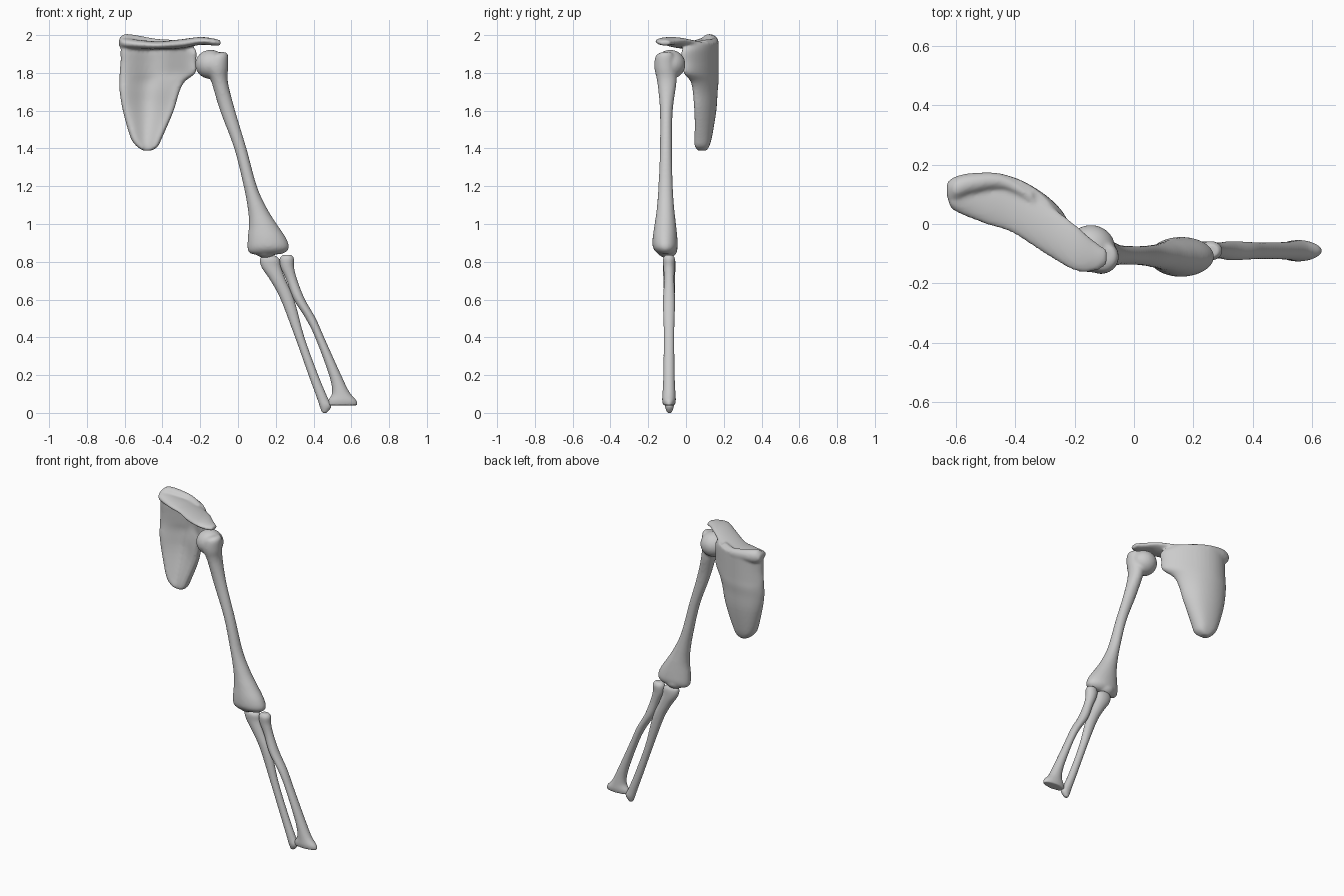
import bpy, bmesh, math
from mathutils import Vector


def spline(rows, t):
    """Smooth interpolation through a list of equal length tuples."""
    i = min(int(t), len(rows) - 2)
    f = t - i
    p = [rows[max(0, min(len(rows) - 1, i + k))] for k in (-1, 0, 1, 2)]
    return [0.5 * (2 * b + (c - a) * f + (2 * a - 5 * b + 4 * c - d) * f * f
                   + (3 * b - a - 3 * c + d) * f ** 3) for a, b, c, d in zip(*p)]


def skin(bm, rings):
    """Join closed rings of points into a capped tube."""
    vs = [[bm.verts.new(p) for p in r] for r in rings]
    n = len(vs[0])
    for a, b in zip(vs, vs[1:]):
        for i in range(n):
            bm.faces.new((a[i], a[(i + 1) % n], b[(i + 1) % n], b[i]))
    bm.faces.new(vs[0][::-1])
    bm.faces.new(vs[-1])


def loft(bm, rows, axis='z', steps=5, n=28):
    """Oval sections. Row: position, then low/high bounds of the two other axes."""
    rings = []
    for k in range((len(rows) - 1) * steps + 1):
        s, a0, a1, b0, b1 = spline(rows, k / steps)
        ring = []
        for i in range(n):
            w = 2 * math.pi * i / n
            a = (a0 + a1) / 2 + (a1 - a0) / 2 * math.cos(w)
            b = (b0 + b1) / 2 + (b1 - b0) / 2 * math.sin(w)
            ring.append((a, b, s) if axis == 'z' else (s, a, b))
        rings.append(ring)
    skin(bm, rings)


def ball(bm, c, r):
    vs = bmesh.ops.create_uvsphere(bm, u_segments=28, v_segments=18, radius=1)['verts']
    for v in vs:
        v.co = Vector(c) + Vector((v.co.x * r[0], v.co.y * r[1], v.co.z * r[2]))


def finish(bm, name, voxel=0.008, smooth=4):
    """Fuse the overlapping pieces of a bone into one smooth skin."""
    bmesh.ops.recalc_face_normals(bm, faces=bm.faces)
    me = bpy.data.meshes.new(name)
    bm.to_mesh(me)
    bm.free()
    ob = bpy.data.objects.new(name, me)
    bpy.context.collection.objects.link(ob)
    m = ob.modifiers.new('fuse', 'REMESH')
    m.mode, m.voxel_size, m.use_smooth_shade = 'VOXEL', voxel, True
    m = ob.modifiers.new('soften', 'SMOOTH')
    m.factor, m.iterations = 0.5, smooth
    return ob


# shoulder blade: curved plate, hollow at the front
BACK = [(-0.64, 0.145), (-0.58, 0.166), (-0.50, 0.172), (-0.42, 0.155),
        (-0.34, 0.115), (-0.26, 0.062), (-0.18, 0.0)]
plate = [  # z, left, right, y shift, thickness
    (1.388, -0.50, -0.46, -0.065, 0.05), (1.41, -0.535, -0.425, -0.05, 0.08),
    (1.46, -0.57, -0.40, -0.035, 0.095), (1.60, -0.61, -0.34, -0.012, 0.10),
    (1.70, -0.627, -0.31, -0.005, 0.10), (1.755, -0.628, -0.28, 0, 0.10),
    (1.80, -0.627, -0.225, 0, 0.10), (1.86, -0.622, -0.222, 0, 0.105),
    (1.92, -0.622, -0.222, 0, 0.11), (1.96, -0.615, -0.27, 0, 0.10)]
bm = bmesh.new()
rings = []
for k in range((len(plate) - 1) * 4 + 1):
    z, xl, xr, dy, th = spline(plate, k / 4)
    front, rear = [], []
    for i in range(25):
        u = 0.5 - 0.5 * math.cos(math.pi * i / 24)
        x = xl + (xr - xl) * u
        back = spline(BACK, max(0, min(5.999, (x + 0.64) / 0.08)))[1] + dy
        r = math.sqrt(max(0, 1 - abs(2 * u - 1) ** 4))
        dip = 0.05 * math.sin(math.pi * u) ** 2 * min(1, (xr - xl) / 0.3)
        front.append((x, back - th / 2 - th / 2 * r + dip, z))
        rear.append((x, back - th / 2 + th / 2 * r, z))
    rings.append(front + rear[-2:0:-1])
skin(bm, rings)
# shelf along the top, running out into the hooked tip
loft(bm, [(-0.625, 0.08, 0.13, 1.945, 1.985), (-0.605, 0.045, 0.155, 1.93, 1.985),
          (-0.50, 0.0, 0.15, 1.925, 1.972), (-0.41, -0.03, 0.14, 1.925, 1.967),
          (-0.30, -0.10, 0.075, 1.93, 1.978), (-0.20, -0.157, 0.0, 1.948, 1.99),
          (-0.13, -0.158, -0.06, 1.945, 1.982), (-0.092, -0.135, -0.085, 1.945, 1.972)], 'x')
# ridge along the back of the shelf
loft(bm, [(-0.63, 0.09, 0.14, 1.94, 1.98), (-0.60, 0.08, 0.16, 1.92, 2.005),
          (-0.54, 0.10, 0.172, 1.92, 2.0), (-0.44, 0.115, 0.168, 1.92, 1.982),
          (-0.34, 0.06, 0.115, 1.92, 1.975)], 'x')
finish(bm, 'shoulder_blade')

# upper arm bone
bm = bmesh.new()
loft(bm, [(1.91, -0.10, -0.065, -0.13, -0.08), (1.89, -0.15, -0.052, -0.16, -0.06),
          (1.83, -0.17, -0.052, -0.168, -0.05), (1.75, -0.14, -0.053, -0.152, -0.05),
          (1.60, -0.095, -0.015, -0.138, -0.07), (1.40, -0.02, 0.045, -0.138, -0.074),
          (1.20, 0.03, 0.10, -0.146, -0.07), (1.08, 0.052, 0.155, -0.155, -0.062),
          (1.00, 0.058, 0.205, -0.166, -0.053), (0.93, 0.052, 0.252, -0.176, -0.046),
          (0.88, 0.05, 0.27, -0.176, -0.044), (0.853, 0.055, 0.255, -0.16, -0.055),
          (0.84, 0.075, 0.225, -0.14, -0.07)])
ball(bm, (-0.145, -0.083, 1.845), (0.082, 0.08, 0.077))
ball(bm, (0.145, -0.10, 0.865), (0.06, 0.055, 0.045))
finish(bm, 'upper_arm_bone')

# inner forearm bone
bm = bmesh.new()
loft(bm, [(0.835, 0.135, 0.19, -0.105, -0.07), (0.815, 0.115, 0.22, -0.122, -0.058),
          (0.77, 0.125, 0.228, -0.122, -0.056), (0.70, 0.172, 0.255, -0.12, -0.058),
          (0.60, 0.226, 0.298, -0.116, -0.06), (0.40, 0.302, 0.352, -0.112, -0.066),
          (0.20, 0.373, 0.425, -0.11, -0.066), (0.08, 0.417, 0.475, -0.112, -0.064),
          (0.035, 0.432, 0.495, -0.112, -0.064), (0.0, 0.445, 0.47, -0.10, -0.076)])
finish(bm, 'inner_forearm_bone', 0.006, 3)

# outer forearm bone
bm = bmesh.new()
loft(bm, [(0.836, 0.235, 0.285, -0.11, -0.07), (0.815, 0.22, 0.297, -0.122, -0.058),
          (0.77, 0.226, 0.297, -0.12, -0.06), (0.70, 0.257, 0.315, -0.116, -0.062),
          (0.60, 0.295, 0.355, -0.122, -0.058), (0.50, 0.358, 0.412, -0.12, -0.06),
          (0.40, 0.408, 0.456, -0.118, -0.062), (0.20, 0.482, 0.546, -0.12, -0.06),
          (0.11, 0.498, 0.59, -0.124, -0.056), (0.065, 0.478, 0.628, -0.126, -0.054),
          (0.04, 0.475, 0.632, -0.12, -0.06)])
finish(bm, 'outer_forearm_bone', 0.006, 3)
